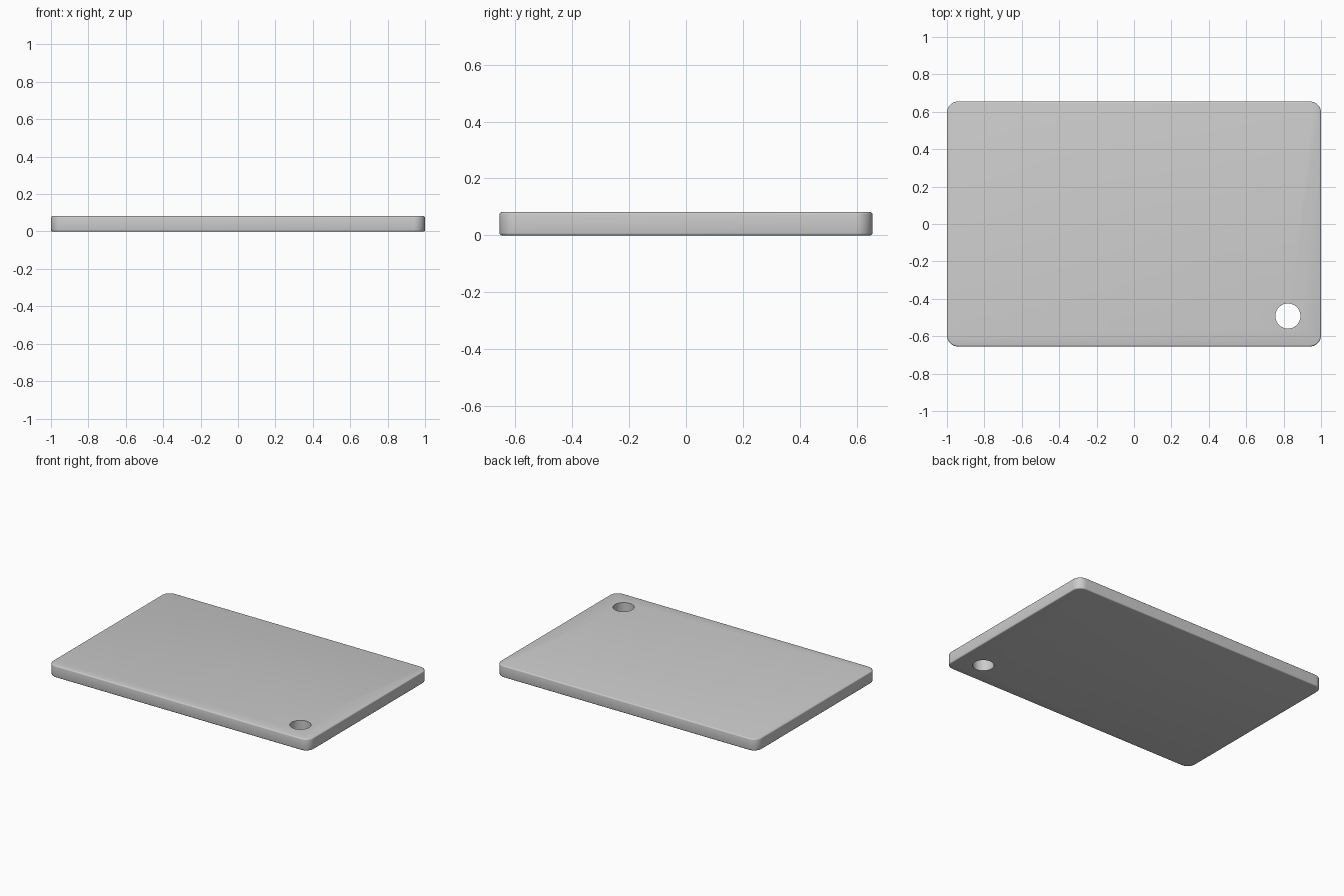
import bpy, bmesh

if "Cube" in bpy.data.objects:
    bpy.data.objects.remove(bpy.data.objects["Cube"])

LENGTH, WIDTH, THICK = 2.0, 1.31, 0.082
CORNER, RIM = 0.06, 0.008
HOLE_X, HOLE_Y, HOLE_R = 0.823, -0.492, 0.067

# Board slab with rounded corners and softened rims
bm = bmesh.new()
bmesh.ops.create_cube(bm, size=1)
for v in bm.verts:
    v.co = (v.co.x * LENGTH, v.co.y * WIDTH, (v.co.z + 0.5) * THICK)
uprights = [e for e in bm.edges if abs(e.verts[0].co.z - e.verts[1].co.z) > THICK / 2]
bmesh.ops.bevel(bm, geom=uprights, offset=CORNER, segments=10, profile=0.5, affect='EDGES')
rims = [e for e in bm.edges if abs(e.verts[0].co.z - e.verts[1].co.z) < 1e-5]
bmesh.ops.bevel(bm, geom=rims, offset=RIM, segments=3, profile=0.5, affect='EDGES')
mesh = bpy.data.meshes.new("cutting_board")
bm.to_mesh(mesh)
bm.free()
board = bpy.data.objects.new("cutting_board", mesh)
bpy.context.collection.objects.link(board)

# Hanging hole through one corner
bpy.ops.mesh.primitive_cylinder_add(vertices=64, radius=HOLE_R, depth=THICK * 3,
                                    location=(HOLE_X, HOLE_Y, THICK / 2))
cutter = bpy.context.object
cutter.name = "hole_cutter"
cutter.hide_render = True
cut = board.modifiers.new("hanging_hole", 'BOOLEAN')
cut.operation = 'DIFFERENCE'
cut.solver = 'EXACT'
cut.object = cutter

# Apply the cut, then smooth the rounded surfaces
bpy.ops.object.select_all(action='DESELECT')
board.select_set(True)
bpy.context.view_layer.objects.active = board
bpy.ops.object.modifier_apply(modifier=cut.name)
bpy.data.objects.remove(cutter)
bpy.ops.object.shade_smooth_by_angle(angle=0.6)
